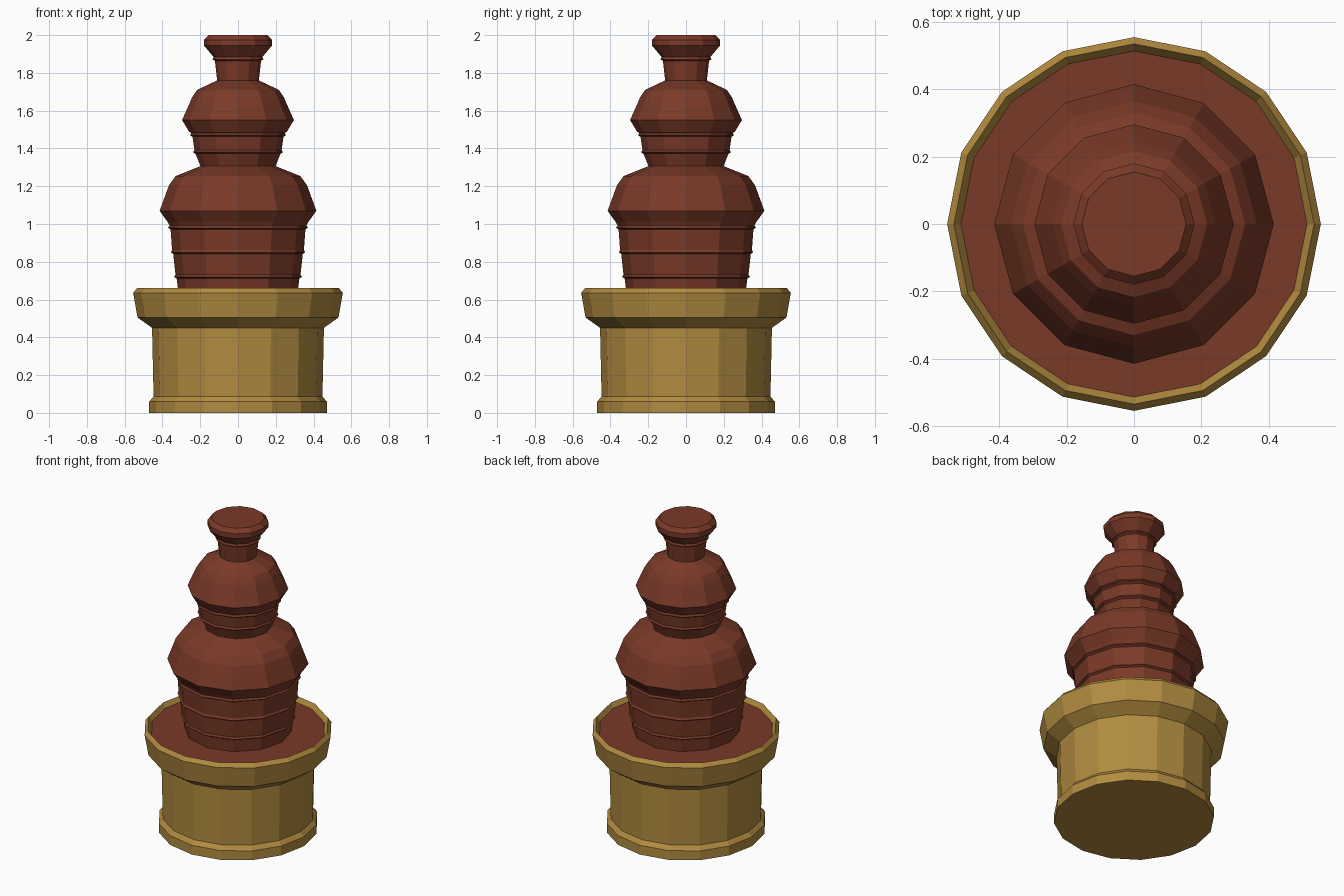
import bpy
import bmesh
from math import cos, sin, tau

cube = bpy.data.objects.get("Cube")
if cube:
    bpy.data.objects.remove(cube, do_unlink=True)


def make_material(name, colour):
    mat = bpy.data.materials.new(name)
    mat.use_nodes = True
    mat.diffuse_color = colour
    mat.node_tree.nodes["Principled BSDF"].inputs["Base Color"].default_value = colour
    return mat


def lathe(name, profile, sides, mat):
    """Turn a bottom-to-top (radius, height) profile into a closed faceted solid."""
    bm = bmesh.new()
    rings = [[bm.verts.new((r * cos(tau * i / sides), r * sin(tau * i / sides), z))
              for i in range(sides)] for r, z in profile]
    for low, high in zip(rings, rings[1:]):
        for i in range(sides):
            j = (i + 1) % sides
            bm.faces.new((low[i], low[j], high[j], high[i]))
    bm.faces.new(rings[0][::-1])
    bm.faces.new(rings[-1])
    mesh = bpy.data.meshes.new(name)
    bm.to_mesh(mesh)
    bm.free()
    mesh.materials.append(mat)
    obj = bpy.data.objects.new(name, mesh)
    bpy.context.collection.objects.link(obj)
    return obj


def lip(r, z):
    """Small overhanging drip edge on a chocolate column."""
    return [(r - 0.013, z - 0.008), (r, z), (r - 0.007, z + 0.012)]


gold = make_material("warm gold", (0.445, 0.262, 0.051, 1))
chocolate = make_material("milk chocolate", (0.195, 0.042, 0.021, 1))

# Gold pedestal with a flared foot and a basin rim
lathe("pedestal_basin", [
    (0.47, 0), (0.47, 0.06), (0.447, 0.087), (0.455, 0.45),
    (0.532, 0.505), (0.555, 0.635), (0.535, 0.66), (0.513, 0.625)], 16, gold)

# Pool of chocolate in the basin
lathe("chocolate_pool", [(0.50, 0.60), (0.514, 0.631)], 16, chocolate)

# Three stacked chocolate tiers
lathe("lower_tier", [
    (0.312, 0.61), *lip(0.338, 0.72), *lip(0.356, 0.85), *lip(0.37, 0.98),
    (0.372, 1.01), (0.415, 1.07), (0.365, 1.206), (0.33, 1.254),
    (0.19, 1.31)], 12, chocolate)
lathe("middle_tier", [
    (0.196, 1.29), (0.20, 1.31), *lip(0.238, 1.38), *lip(0.254, 1.47),
    (0.258, 1.487), (0.296, 1.55), (0.243, 1.67), (0.217, 1.71),
    (0.10, 1.765)], 12, chocolate)
lathe("top_spout", [
    (0.109, 1.74), (0.111, 1.765), *lip(0.135, 1.872), (0.13, 1.885),
    (0.18, 1.945), (0.18, 1.975), (0.155, 2.0)], 12, chocolate)
